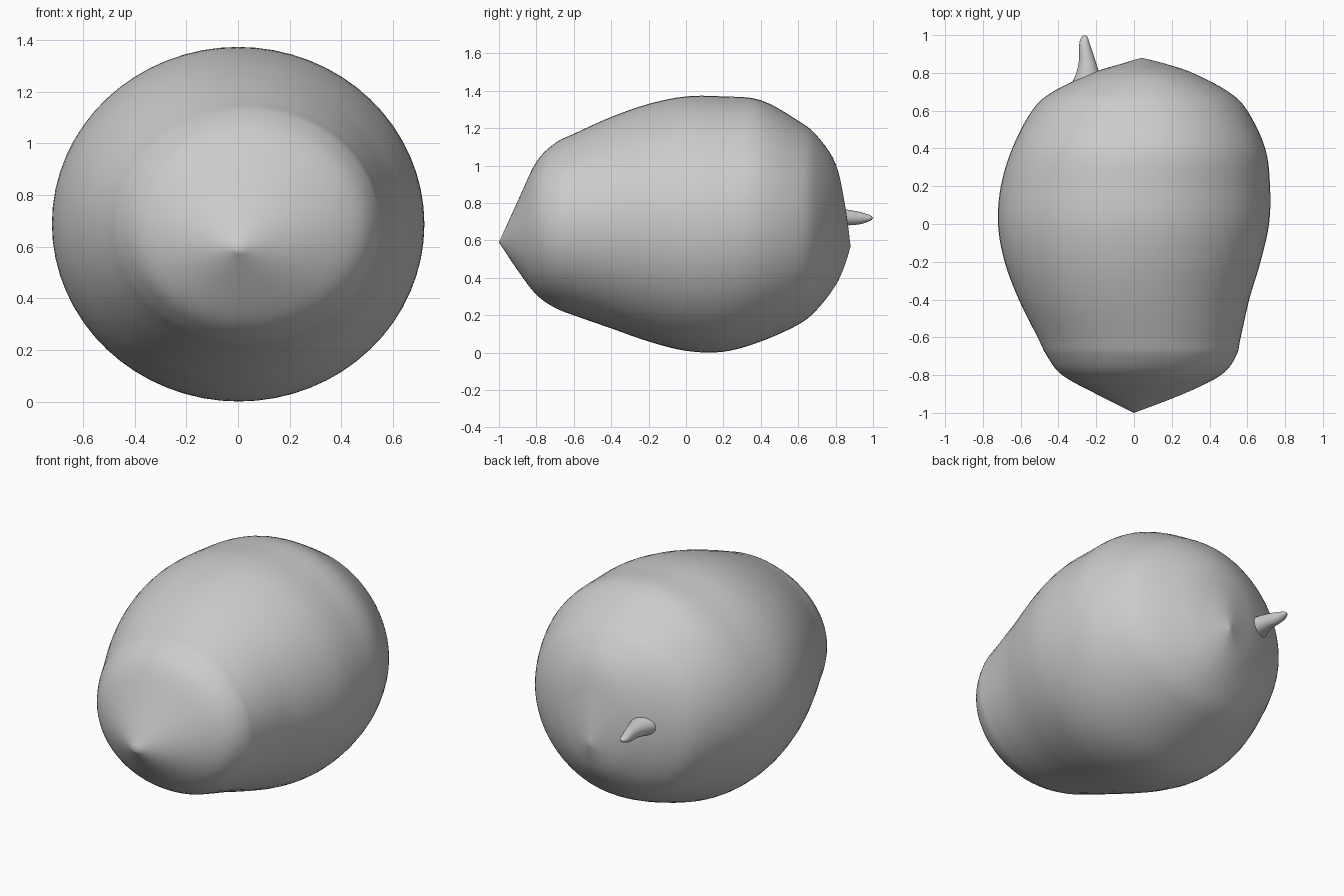
import bpy
import bmesh
import math

default_cube = bpy.data.objects.get("Cube")
if default_cube:
    bpy.data.objects.remove(default_cube, do_unlink=True)

grey = bpy.data.materials.new("plain_grey")
grey.use_nodes = True
grey.diffuse_color = (0.6, 0.6, 0.6, 1)
grey.node_tree.nodes["Principled BSDF"].inputs["Base Color"].default_value = grey.diffuse_color


def spline(a, b, c, d, t):
    """Smooth value between b and c."""
    return 0.5 * (2 * b + (c - a) * t + (2 * a - 5 * b + 4 * c - d) * t ** 2
                  + (3 * b - a - 3 * c + d) * t ** 3)


def smooth_sections(sections, steps):
    """Add in-between sections along the length."""
    rows = []
    last = len(sections) - 1
    for i in range(last):
        around = [sections[max(0, min(last, i + k))] for k in (-1, 0, 1, 2)]
        for s in range(steps):
            rows.append([spline(*values, s / steps) for values in zip(*around)])
    rows.append(sections[-1])
    return rows


def loft(name, sections, sides, steps):
    """Skin elliptical sections (y, min x, max x, min z, max z), ends closed to points."""
    bm = bmesh.new()
    rows = smooth_sections(sections, steps)
    rings = []
    for y, x0, x1, z0, z1 in rows[1:-1]:
        ring = []
        for k in range(sides):
            angle = math.tau * k / sides
            ring.append(bm.verts.new(((x0 + x1) / 2 + (x1 - x0) / 2 * math.cos(angle), y,
                                      (z0 + z1) / 2 + (z1 - z0) / 2 * math.sin(angle))))
        rings.append(ring)
    poles = [bm.verts.new((r[1], r[0], r[3])) for r in (rows[0], rows[-1])]
    for k in range(sides):
        n = (k + 1) % sides
        for a, b in zip(rings, rings[1:]):
            bm.faces.new((a[k], a[n], b[n], b[k]))
        bm.faces.new((poles[0], rings[0][n], rings[0][k]))
        bm.faces.new((poles[1], rings[-1][k], rings[-1][n]))
    bmesh.ops.recalc_face_normals(bm, faces=bm.faces)
    mesh = bpy.data.meshes.new(name)
    bm.to_mesh(mesh)
    bm.free()
    mesh.materials.append(grey)
    mesh.shade_smooth()
    obj = bpy.data.objects.new(name, mesh)
    bpy.context.collection.objects.link(obj)
    return obj


# Lopsided rounded body with a blunt nose and a pointed centre at each end
loft("body", [
    (-1.0, 0, 0, 0.59, 0.59),
    (-0.9, -0.2, 0.26, 0.44, 0.81),
    (-0.8, -0.38, 0.46, 0.31, 1.02),
    (-0.7, -0.46, 0.54, 0.24, 1.12),
    (-0.6, -0.51, 0.565, 0.2, 1.17),
    (-0.4, -0.61, 0.61, 0.13, 1.26),
    (-0.2, -0.685, 0.67, 0.06, 1.33),
    (0, -0.72, 0.715, 0.01, 1.37),
    (0.2, -0.705, 0.72, 0.005, 1.37),
    (0.4, -0.645, 0.695, 0.06, 1.35),
    (0.6, -0.54, 0.6, 0.15, 1.24),
    (0.7, -0.43, 0.5, 0.23, 1.16),
    (0.8, -0.22, 0.31, 0.36, 1.01),
    (0.85, -0.06, 0.16, 0.47, 0.79),
    (0.88, 0.04, 0.04, 0.57, 0.57),
], 64, 5)

# Small tapered stalk on the back
loft("stalk", [
    (0.7, -0.25, -0.25, 0.72, 0.72),
    (0.72, -0.33, -0.17, 0.66, 0.78),
    (0.8, -0.305, -0.185, 0.67, 0.775),
    (0.86, -0.292, -0.203, 0.68, 0.765),
    (0.92, -0.29, -0.222, 0.685, 0.755),
    (0.96, -0.289, -0.236, 0.695, 0.744),
    (0.99, -0.278, -0.246, 0.708, 0.732),
    (1.0, -0.262, -0.262, 0.72, 0.72),
], 24, 4)
